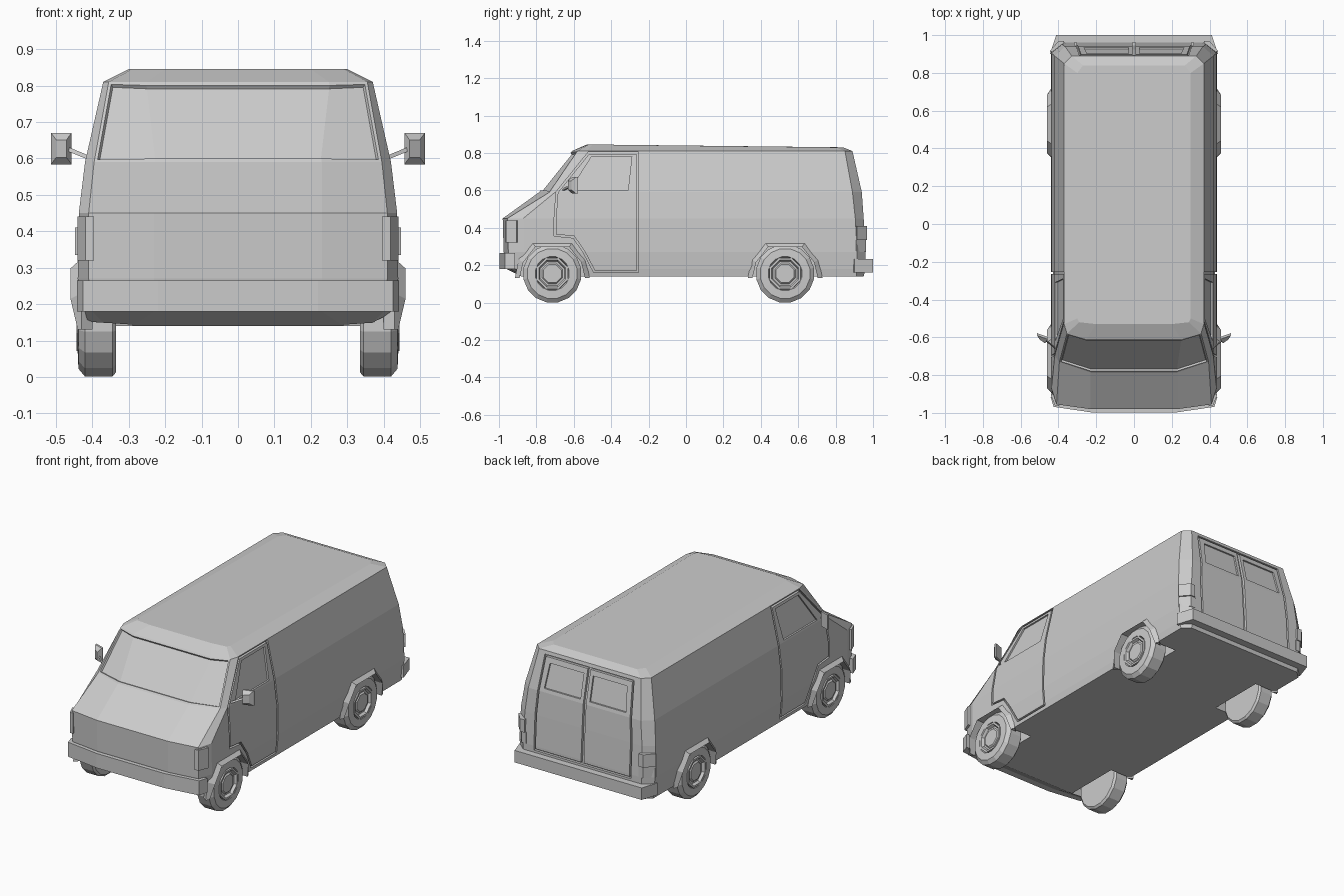
import bpy, bmesh, math
from mathutils import Vector

cube = bpy.data.objects.get("Cube")
if cube:
    bpy.data.objects.remove(cube, do_unlink=True)

paint = bpy.data.materials.new("plain grey")
paint.use_nodes = True
GREY = (.6, .6, .6, 1)
paint.diffuse_color = GREY
paint.node_tree.nodes["Principled BSDF"].inputs["Base Color"].default_value = GREY


def loft(name, rings, wrap=False, edit=None):
    """Skin a list of equal rings; cap the ends, or join last to first."""
    bm = bmesh.new()
    rows = [[bm.verts.new(p) for p in ring] for ring in rings]
    pairs = list(zip(rows, rows[1:])) + ([(rows[-1], rows[0])] if wrap else [])
    n = len(rows[0])
    for a, b in pairs:
        for i in range(n):
            j = (i + 1) % n
            bm.faces.new((a[i], a[j], b[j], b[i]))
    if not wrap:
        bm.faces.new(rows[0])
        bm.faces.new(rows[-1])
    bmesh.ops.recalc_face_normals(bm, faces=bm.faces)
    if edit:
        edit(bm)
    mesh = bpy.data.meshes.new(name)
    bm.to_mesh(mesh)
    bm.free()
    mesh.materials.append(paint)
    obj = bpy.data.objects.new(name, mesh)
    bpy.context.collection.objects.link(obj)
    return obj


def both(half):
    """Close a half outline given on +x with its mirror image."""
    return half + [(-p[0], *p[1:]) for p in reversed(half)]


def flip(rings, side):
    return [[(p[0] * side, p[1], p[2]) for p in ring] for ring in rings]


def interp(table, z):
    for (z0, v0), (z1, v1) in zip(table, table[1:]):
        if z <= z1:
            return v0 + (v1 - v0) * (z - z0) / (z1 - z0)
    return table[-1][1]


# Body: stacked outlines (front centre, front corner, side front, side rear, rear)
LEVELS = [
    (.14, [(.29, -.88), (.36, -.87), (.425, -.86), (.425, .91), (.38, .95)]),
    (.18, [(.23, -.96), (.40, -.94), (.432, -.87), (.432, .915), (.385, .96)]),
    (.27, [(.23, -.975), (.41, -.95), (.44, -.87), (.44, .915), (.385, .96)]),
    (.45, [(.23, -.98), (.41, -.955), (.437, -.87), (.437, .905), (.38, .95)]),
    (.59, [(.23, -.785), (.395, -.73), (.42, -.70), (.42, .89), (.365, .94)]),
    (.81, [(.25, -.61), (.355, -.58), (.37, -.53), (.37, .85), (.33, .89)]),
    (.845, [(.2, -.53), (.29, -.52), (.30, -.50), (.30, .80), (.27, .84)]),
]
SIDE = [(z, pts[2][0]) for z, pts in LEVELS]
REAR = [(z, pts[4][1]) for z, pts in LEVELS]


def roof_drop(y, z):
    return z - .015 if z > .82 and y > 0 else z


def windscreen(bm):
    glass = [f for f in bm.faces if f.normal.y < -.5 and .6 < f.calc_center_median().z < .8
             and abs(f.calc_center_median().x) < .34]
    bmesh.ops.inset_region(bm, faces=glass, thickness=.012)
    bmesh.ops.inset_region(bm, faces=glass, thickness=.004, depth=-.01)


body = loft("van_body", [both([(x, y, roof_drop(y, z)) for x, y in pts]) for z, pts in LEVELS],
            edit=windscreen)


def cut(rings, wrap=False):
    cutter = loft("cutter", rings, wrap)
    cutter.hide_render = True
    mod = body.modifiers.new("cut", 'BOOLEAN')
    mod.operation = 'DIFFERENCE'
    mod.solver = 'EXACT'
    mod.object = cutter
    bpy.context.view_layer.objects.active = body
    bpy.ops.object.modifier_apply(modifier=mod.name)
    bpy.data.objects.remove(cutter, do_unlink=True)


def on_side(side):
    return lambda u, z, d: (side * (interp(SIDE, z) + d), u, z)


def on_rear(side):
    return lambda u, z, d: (side * u, interp(REAR, z) + d, z)


def grow(outline, amount):
    """Offset a closed 2D outline along its corner mitres."""
    pts = [Vector(p) for p in outline]
    area = sum(a.x * b.y - b.x * a.y for a, b in zip(pts, pts[1:] + pts[:1]))
    out = []
    for i, p in enumerate(pts):
        a = (p - pts[i - 1]).normalized()
        b = (pts[(i + 1) % len(pts)] - p).normalized()
        n = Vector((a.y + b.y, -a.x - b.x)) * math.copysign(1, area)
        out.append(p + n * (amount / max(1 + a.dot(b), .3)))
    return out


def groove(outline, place, width=.005, depth=.015):
    inner, outer = grow(outline, -width), grow(outline, width)
    cut([[place(*a, -depth), place(*a, depth), place(*b, depth), place(*b, -depth)]
         for a, b in zip(inner, outer)], wrap=True)


def pocket(outline, place, depth=.01):
    cut([[place(*p, d) for p in outline] for d in (-depth, .03)])


# Wheel arches, given as half outlines around the wheel centre
ARCH_OUT = [(.20, .13), (.18, .23), (.11, .325)]
ARCH_IN = [(.175, .13), (.155, .215), (.09, .298)]
AXLES = {"front": -.715, "rear": .53}


def arch(half, centre):
    return [(centre + u, z) for u, z in both(half)]


DOOR = [(-.26, .80), (-.26, .59), (-.26, .45), (-.26, .27), (-.26, .165), (-.49, .165),
        (-.545, .27), (-.60, .35), (-.70, .36), (-.70, .45), (-.69, .59), (-.52, .80)]
DOOR_GLASS = [(-.62, .6), (-.31, .6), (-.29, .78), (-.505, .78)]
REAR_DOOR = [(.004, .25), (.31, .25), (.31, .27), (.31, .45), (.30, .59), (.285, .785),
             (.004, .785), (.004, .59), (.004, .45), (.004, .27)]
REAR_GLASS = [(.03, .61), (.265, .61), (.25, .75), (.03, .75)]

for side in (1, -1):
    for centre in AXLES.values():
        cut([[(side * x, y, z) for y, z in arch(ARCH_IN, centre)] for x in (.29, .6)])
    groove(DOOR, on_side(side))
    pocket(DOOR_GLASS, on_side(side))
    groove(REAR_DOOR, on_rear(side))
    pocket(REAR_GLASS, on_rear(side))


# Lathed wheel parts: profile of (radius, x) around an axle
def lathe(name, profile, sides, centre, side):
    rings = []
    for r, x in profile:
        turn = [math.tau * (i + .5) / sides for i in range(sides)]
        rings.append([(side * x, centre + r * math.sin(t), .155 + r * math.cos(t)) for t in turn])
    return loft(name, rings)


TYRE = [(.145, .335), (.157, .345), (.157, .42), (.135, .438), (.092, .44), (.085, .425)]
HUB = [(.092, .42), (.09, .443), (.078, .443), (.07, .428), (.06, .428), (.052, .436)]

for side, hand in ((1, "left"), (-1, "right")):
    for end, centre in AXLES.items():
        lathe(f"{end}_{hand}_tyre", TYRE, 16, centre, side)
        lathe(f"{end}_{hand}_hub", HUB, 8, centre, side)
        flare = [[(.43, *o), (.46 if i[1] > .2 else .44, *i), (.40, *i)]
                 for o, i in zip(arch(ARCH_OUT, centre), arch(ARCH_IN, centre))]
        loft(f"{end}_{hand}_arch_flare", flip(flare, side))

    # Door mirror: tapered head on a thin arm
    head = [[(.485 + sx * w, y + sx * .01, .627 + sz * h)
             for sx, sz in ((-1, -1), (1, -1), (1, 1), (-1, 1))]
            for w, h, y in ((.014, .024, -.622), (.028, .043, -.60), (.028, .043, -.588))]
    loft(f"{hand}_mirror_head", flip(head, side))
    arm = [[(x, y + .006, z), (x, y - .006, z), (x, y, z + .012)]
           for x, y, z in ((.40, -.67, .592), (.48, -.605, .625))]
    loft(f"{hand}_mirror_arm", flip(arm, side))

    # Corner lamps wrap the body edges
    front_lamp = [(.395, -.965), (.418, -.962), (.441, -.905), (.43, -.90), (.40, -.945)]
    rear_lamp = [(.37, .968), (.40, .968), (.447, .915), (.43, .91), (.375, .93)]
    for name, plan, low, high in (("front_lamp", front_lamp, .32, .44),
                                  ("rear_lamp", rear_lamp, .335, .41),
                                  ("rear_reflector", rear_lamp, .27, .335)):
        inset = .006 if name == "rear_reflector" else 0
        rings = [[(x - inset, y - inset, z) for x, y in plan] for z in (low, high)]
        loft(f"{hand}_{name}", flip(rings, side))

# Bumpers
FRONT_BUMPER = [(.22, -.998), (.425, -.968), (.442, -.915), (.41, -.915), (.38, -.94)]
REAR_BUMPER = [(.412, 1.0), (.445, .90), (.41, .89), (.36, .93)]
for name, plan, low, high in (("front_bumper", FRONT_BUMPER, .18, .265),
                              ("rear_bumper", REAR_BUMPER, .162, .232)):
    loft(name, [both([(x, y, z) for x, y in plan]) for z in (low, high)])
